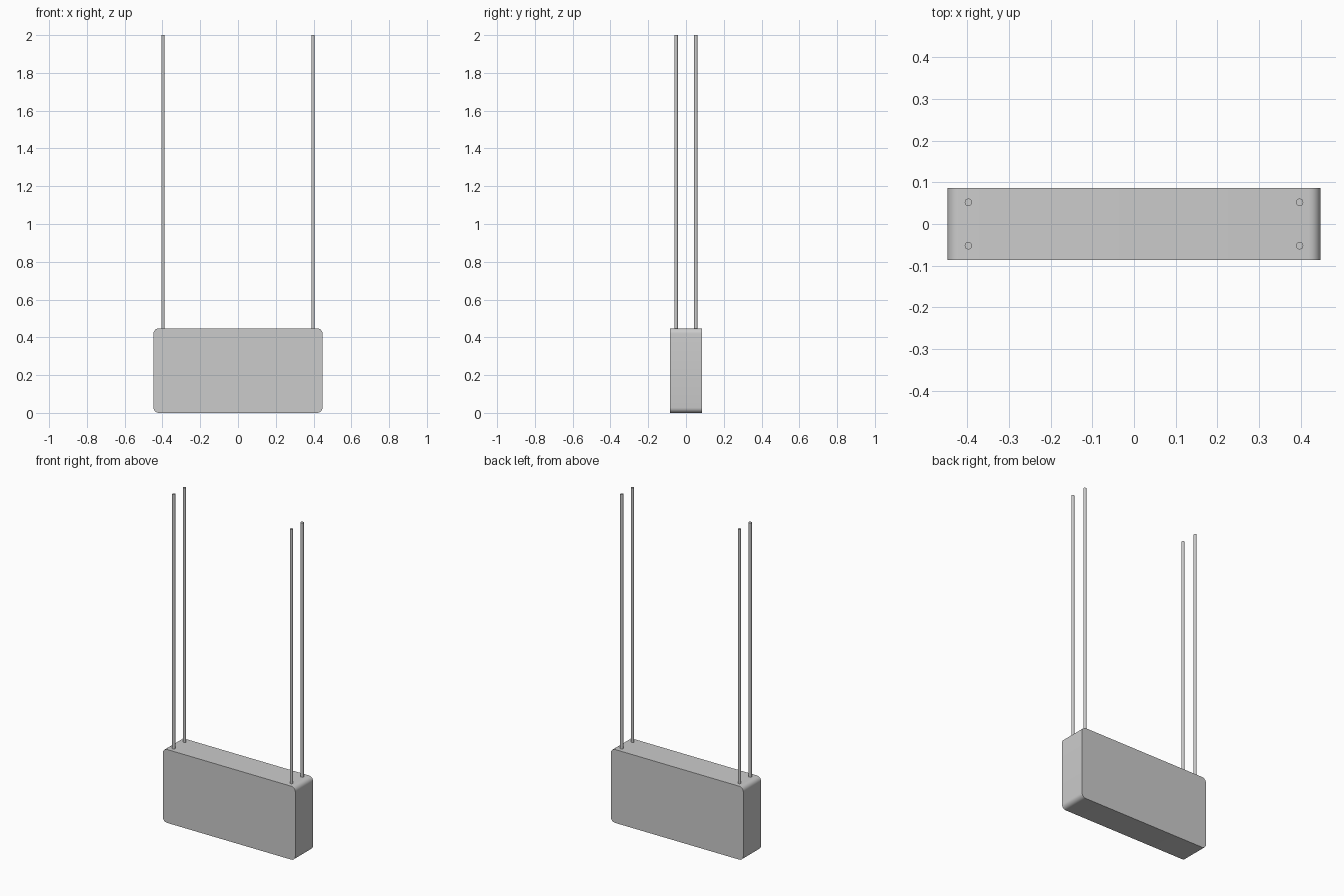
import bpy, bmesh, math

if "Cube" in bpy.data.objects:
    bpy.data.objects.remove(bpy.data.objects["Cube"])

HALF_W, HALF_D, HEIGHT, RADIUS = 0.447, 0.086, 0.448, 0.028
ROD_X, ROD_Y, ROD_R, TOP = 0.397, 0.052, 0.009, 2.0


def smooth(obj):
    bpy.ops.object.select_all(action='DESELECT')
    obj.select_set(True)
    bpy.context.view_layer.objects.active = obj
    bpy.ops.object.shade_smooth_by_angle(angle=math.radians(30))


# Body: rounded rectangle in the xz plane, extruded along y
def make_body():
    bm = bmesh.new()
    corners = [(1, 1), (-1, 1), (-1, -1), (1, -1)]
    steps = 6
    verts = []
    for i, (sx, sz) in enumerate(corners):
        for k in range(steps + 1):
            a = math.pi / 2 * (i + k / steps)
            x = sx * (HALF_W - RADIUS) + RADIUS * math.cos(a)
            z = HEIGHT / 2 + sz * (HEIGHT / 2 - RADIUS) + RADIUS * math.sin(a)
            verts.append(bm.verts.new((x, -HALF_D, z)))
    face = bm.faces.new(verts)
    new = bmesh.ops.extrude_face_region(bm, geom=[face])["geom"]
    moved = [g for g in new if isinstance(g, bmesh.types.BMVert)]
    bmesh.ops.translate(bm, verts=moved, vec=(0, 2 * HALF_D, 0))
    bmesh.ops.recalc_face_normals(bm, faces=bm.faces)
    mesh = bpy.data.meshes.new("body")
    bm.to_mesh(mesh)
    bm.free()
    obj = bpy.data.objects.new("body", mesh)
    bpy.context.collection.objects.link(obj)
    smooth(obj)


# Rods: four thin upright cylinders seated in the body's top
def make_rod(name, x, y):
    bottom = HEIGHT - 0.005
    bpy.ops.mesh.primitive_cylinder_add(
        vertices=16, radius=ROD_R, depth=TOP - bottom,
        location=(x, y, (TOP + bottom) / 2))
    obj = bpy.context.object
    obj.name = name
    smooth(obj)


make_body()
for sx, side in ((-1, "left"), (1, "right")):
    for sy, end in ((-1, "front"), (1, "back")):
        make_rod(f"rod_{end}_{side}", sx * ROD_X, sy * ROD_Y)
